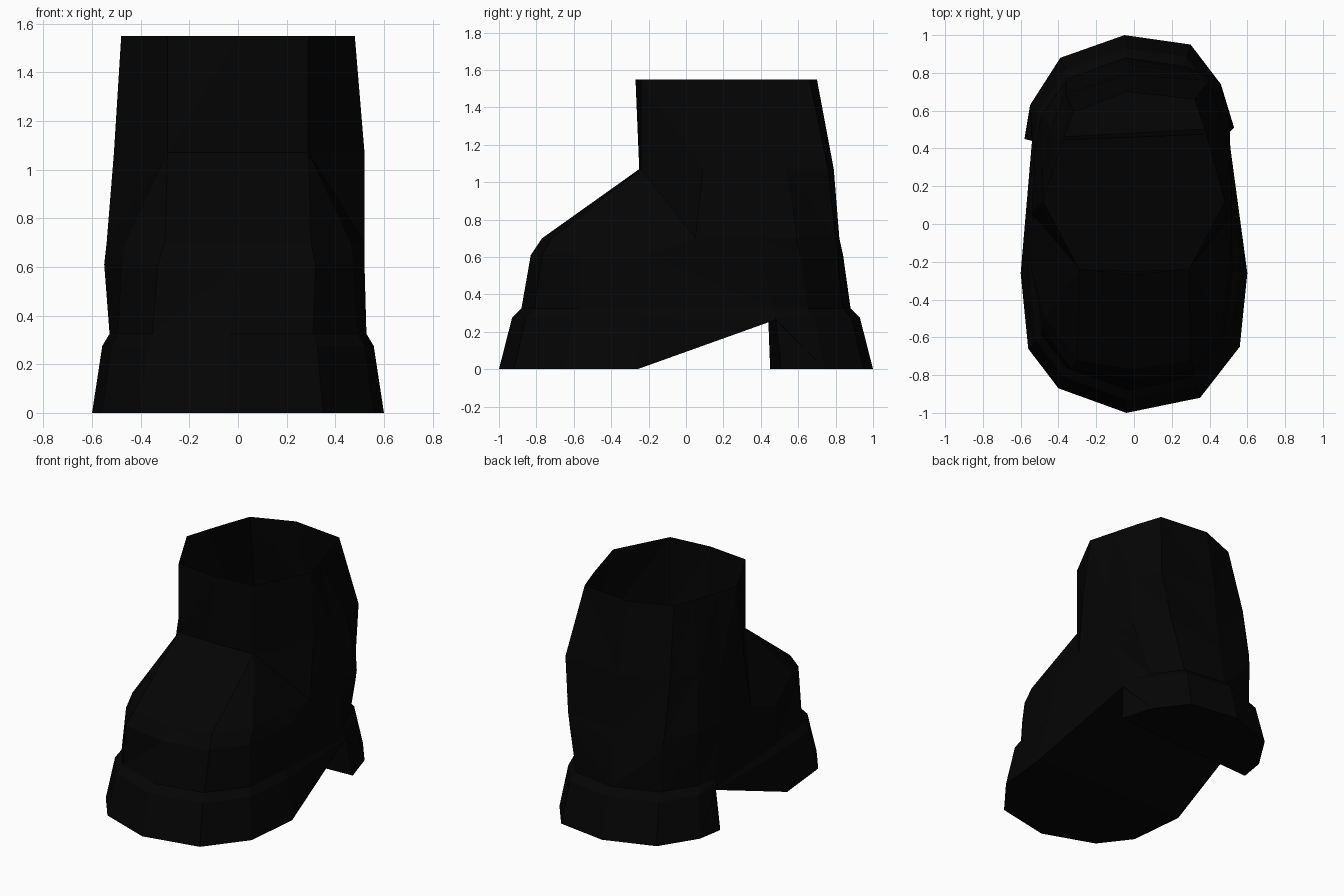
import bpy
import bmesh

default_cube = bpy.data.objects.get("Cube")
if default_cube:
    bpy.data.objects.remove(default_cube)


def make_material(name, value):
    material = bpy.data.materials.new(name)
    colour = (value, value, value, 1.0)
    material.diffuse_color = colour
    material.use_nodes = True
    shader = next(n for n in material.node_tree.nodes if n.type == "BSDF_PRINCIPLED")
    shader.inputs["Base Color"].default_value = colour
    shader.inputs["Roughness"].default_value = 0.9
    return material


black_leather = make_material("black leather", 0.0013)

# Sole outline, counterclockwise from the toe; the two arch points are raised
OUTLINE = [(-.04, -1), (.35, -.92), (.56, -.65), (.6, -.26), (.5, .48),
           (.46, .74), (.3, .95), (-.05, 1), (-.39, .88), (-.55, .63),
           (-.54, .44), (-.6, -.26), (-.56, -.66), (-.4, -.87)]
COUNT = len(OUTLINE)
HALF = COUNT // 2
ARCH = (4, 10)
ARCH_HEIGHT = .265


def sole_ring(scale, arch_scale, z):
    """Outline shrunk towards the middle, with a gentler shrink at the arch."""
    ring = []
    for i, (x, y) in enumerate(OUTLINE):
        s = arch_scale if i in ARCH else scale
        ring.append((x * s, y * s, z))
    return ring


def flat_ring(points, z):
    return [(x, y, z) for x, y in points]


# Sole: ground ring, top of the side wall, bevelled edge
ground = sole_ring(1, 1, 0)
for i in ARCH:
    ground[i] = (*OUTLINE[i][:2], ARCH_HEIGHT)
rings = [ground, sole_ring(.93, .99, .275), sole_ring(.88, .97, .325)]

# Toe cap and heel cup
rings.append(flat_ring([
    (0, -.83), (.32, -.77), (.475, -.56), (.52, -.2), (.505, .4),
    (.48, .61), (.33, .81), (-.03, .84), (-.35, .77), (-.49, .58),
    (-.52, .38), (-.55, -.2), (-.48, -.55), (-.33, -.77)], .61))

# Top of the toe and ankle
rings.append(flat_ring([
    (0, -.77), (.3, -.72), (.465, -.5), (.52, .05), (.51, .4),
    (.505, .59), (.35, .8), (-.03, .82), (-.36, .755), (-.49, .58),
    (-.53, .38), (-.54, .05), (-.465, -.5), (-.3, -.72)], .7))

# Shaft: the front corners are repeated so that the vamp closes into a fold
shaft_left, shaft_right = (.29, -.24), (-.29, -.24)
rings.append(flat_ring([
    (0, -.25), shaft_left, shaft_left, (.52, .09), (.505, .33),
    (.47, .54), (.4, .76), (-.03, .79), (-.36, .69), (-.44, .51),
    (-.485, .31), (-.51, .09), shaft_right, shaft_right], 1.07))

# Open rim
rings.append(flat_ring([
    (0, -.27), shaft_left, shaft_left, (.48, .12), (.43, .3),
    (.38, .48), (.32, .66), (-.04, .7), (-.32, .59), (-.375, .44),
    (-.43, .28), (-.48, .12), shaft_right, shaft_right], 1.55))


def build_boot():
    bm = bmesh.new()
    loops = [[bm.verts.new(p) for p in ring] for ring in rings]

    # Walls, split symmetrically on both sides
    for low, high in zip(loops, loops[1:]):
        for i in range(COUNT):
            j = (i + 1) % COUNT
            if i < HALF:
                bm.faces.new((low[i], low[j], high[i]))
                bm.faces.new((low[j], high[j], high[i]))
            else:
                bm.faces.new((low[i], low[j], high[j]))
                bm.faces.new((low[i], high[j], high[i]))

    # Underside: front tread, sloping arch and heel block
    base = loops[0]
    heel_left = bm.verts.new((.53, .51, 0))
    heel_right = bm.verts.new((-.58, .45, 0))
    bm.faces.new(base[11:] + base[:4])
    bm.faces.new((base[3], base[4], base[10], base[11]))
    bm.faces.new((base[4], heel_left, heel_right, base[10]))
    bm.faces.new([heel_left] + base[5:10] + [heel_right])
    bm.faces.new((base[4], heel_left, base[5]))
    bm.faces.new((base[10], base[9], heel_right))

    bmesh.ops.remove_doubles(bm, verts=bm.verts, dist=.0001)
    bmesh.ops.dissolve_limit(bm, angle_limit=.02, verts=bm.verts, edges=bm.edges)
    bmesh.ops.recalc_face_normals(bm, faces=bm.faces)
    mesh = bpy.data.meshes.new("boot")
    bm.to_mesh(mesh)
    bm.free()
    mesh.materials.append(black_leather)
    boot = bpy.data.objects.new("boot", mesh)
    bpy.context.collection.objects.link(boot)


build_boot()
